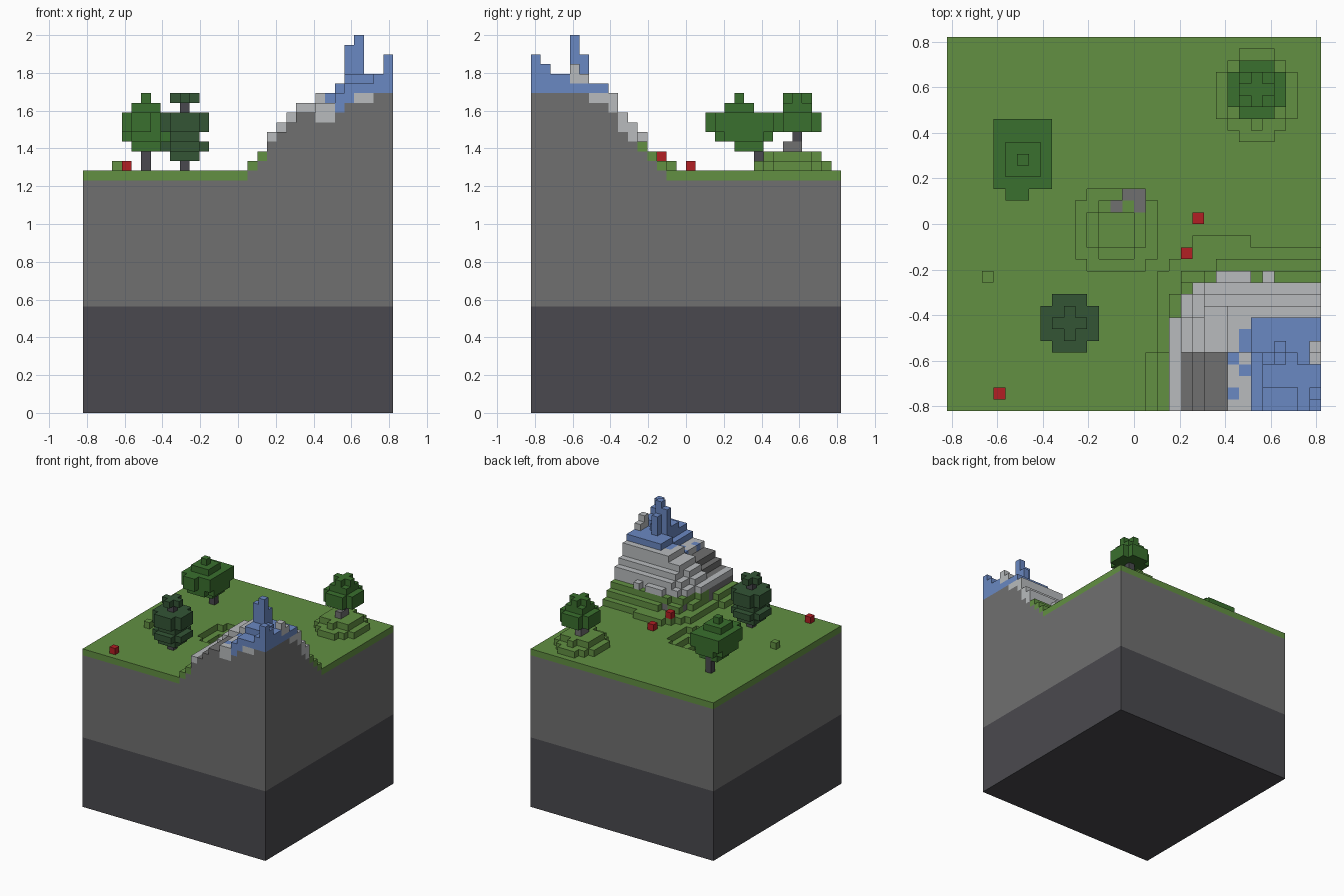
import bpy, bmesh
from math import hypot
from mathutils import Vector

old = bpy.data.objects.get("Cube")
if old:
    bpy.data.objects.remove(old, do_unlink=True)

N = 32               # cells along each side
S = 2 / 39           # size of one cell
LOW = 20             # cells below this are plain strata blocks
BEDROCK = 11         # top of the dark strata
GROUND = 25          # normal ground height


# Materials
def linear(c):
    c /= 255
    return c / 12.92 if c <= 0.04045 else ((c + 0.055) / 1.055) ** 2.4


def material(name, *rgb):
    m = bpy.data.materials.new(name)
    m.use_nodes = True
    colour = tuple(linear(c) for c in rgb) + (1,)
    m.diffuse_color = colour
    m.node_tree.nodes["Principled BSDF"].inputs["Base Color"].default_value = colour
    return m


bedrock = material("dark_rock", 74, 73, 78)
stone = material("stone", 112, 112, 112)
grass = material("grass_green", 98, 144, 66)
pale = material("pale_rock", 184, 187, 189)
blue = material("ice_blue", 106, 136, 194)
leaf = material("leaf_green", 58, 112, 46)
pine = material("pine_green", 51, 85, 53)
red = material("red", 178, 30, 35)

# Mountain levels: each pair keeps cells with i >= first and j < second
LEVELS = {
    26: [(18, 12), (19, 13), (20, 14), (21, 15), (17, 5)],
    27: [(19, 10), (20, 12), (23, 13), (18, 5)],
    28: [(19, 8), (20, 11), (22, 12)],
    29: [(19, 8), (20, 10), (21, 11)],
    30: [(20, 8), (21, 10), (22, 11)],
    31: [(21, 8), (22, 10)],
    32: [(22, 9)],
    33: [(24, 9)],
    34: [(26, 8)],
}
# Icy spire, corner peak and pale rim blocks
PEAKS = {(28, 4): 39, (27, 4): 38, (28, 5): 37, (29, 4): 35, (28, 3): 35,
         (31, 0): 37, (31, 1): 36, (31, 4): 36, (31, 5): 35}
PALE_RIM = {(31, 4), (31, 5)}
PALE_LEDGE = {(23, 11), (24, 11), (25, 11), (27, 11)}
ICE_SPOTS = {(24, 4), (25, 3), (24, 1), (25, 5), (25, 6)}
PIT_STONES = {(15, 18), (16, 18), (16, 17), (14, 17)}


def in_mountain(i, j):
    return any(i >= a and j < b for a, b in LEVELS[26]) and not (i >= 26 and j == 14)


def height(i, j):
    if (i, j) in PEAKS:
        return PEAKS[i, j]
    if in_mountain(i, j):
        h = max(k for k, pairs in LEVELS.items() for a, b in pairs if i >= a and j < b)
        if j < 5 and 20 <= i < 27:
            h -= 1                      # steeper front shoulder
        if i >= 27 and (j in (2, 3) or (i >= 30 and j < 4)):
            h = 35                      # raised ice shelf
        return h + ((i, j) in PALE_LEDGE)
    # Small hill at the back
    d = hypot(i - 26, j - 26.5)
    if d < 3.8:
        return GROUND + 1 + (d < 2.6)
    # Stepped hollow in the middle
    if (i, j) in PIT_STONES:
        return GROUND - 2
    d = hypot(i - 14, j - 15)
    return GROUND - (d < 3.7) - (d < 2.7) - (d < 1.7)


def rock_colour(i, j, k, h):
    if in_mountain(i, j):
        if (i, j) in PALE_RIM and k >= 33:
            return pale if k >= 34 else blue
        if i >= 26 and j < 8 and k >= min(33, 5 + i):
            return blue
        if (i, j) in ICE_SPOTS and k >= h - 1:
            return blue
        if j < 5 and 20 <= i < 24:
            return stone
        if h >= 29:
            return pale if k >= h - 2 and k >= 28 else grass if k >= 25 and j > 5 and i < 31 else stone
    if (i, j) in PIT_STONES:
        return stone
    return grass if k >= min(h - 1, 24) and (k >= h - 1 or not in_mountain(i, j)) else stone


# Voxel collections, one per part
parts = {}


def put(part, cell, mat):
    parts.setdefault(part, {})[cell] = mat


def fill(part, mat, i, j, k, cut=False):
    """Fill inclusive ranges; cut leaves out the four vertical corners."""
    for a in range(i[0], i[1] + 1):
        for b in range(j[0], j[1] + 1):
            if cut and a in i and b in j:
                continue
            for c in range(k[0], k[1] + 1):
                put(part, (a, b, c), mat)


# Terrain columns
for i in range(N):
    for j in range(N):
        h = height(i, j)
        part = "mountain" if in_mountain(i, j) else "hill" if h > GROUND else "ground"
        for k in range(LOW, h):
            put(part, (i, j, k), rock_colour(i, j, k, h))

# Oak standing on the hill
fill("hill_oak_trunk", bedrock, (26, 26), (27, 27), (27, 29))
put("hill_oak_trunk", (26, 27, 27), stone)
put("hill_oak_trunk", (26, 26, 27), stone)
fill("hill_oak_leaves", leaf, (24, 28), (25, 29), (29, 30), cut=True)
fill("hill_oak_leaves", leaf, (25, 27), (26, 28), (31, 31))
fill("hill_oak_leaves", leaf, (25, 27), (26, 28), (32, 32), cut=True)

# Broad oak on the left
fill("broad_oak_trunk", bedrock, (6, 6), (23, 23), (25, 27))
fill("broad_oak_leaves", leaf, (5, 7), (21, 23), (27, 27))
fill("broad_oak_leaves", leaf, (4, 8), (19, 24), (28, 28), cut=True)
fill("broad_oak_leaves", leaf, (4, 8), (19, 24), (29, 30))
fill("broad_oak_leaves", leaf, (5, 6), (18, 18), (29, 30))
fill("broad_oak_leaves", leaf, (5, 7), (20, 22), (31, 31))
fill("broad_oak_leaves", leaf, (6, 6), (21, 21), (32, 32))

# Tiered pine at the front
fill("pine_trunk", bedrock, (10, 10), (7, 7), (25, 31))
for k, r in ((26, 1), (27, 2), (28, 1), (29, 2), (30, 2), (32, 1)):
    fill("pine_leaves", pine, (10 - r, 10 + r), (7 - r, 7 + r), (k, k), cut=(r == 2 or k == 32))

# Loose blocks on the grass
put("bush_block", (3, 11, 25), grass)
for n, cell in enumerate([(4, 1, 25), (21, 16, 25), (20, 13, 26)]):
    put(f"red_block_{n + 1}", cell, red)

# Face directions and their corner order
SIDES = []
for axis in range(3):
    for sign in (0, 1):
        u, v = (axis + 1) % 3, (axis + 2) % 3
        ring = []
        for p, q in ((0, 0), (1, 0), (1, 1), (0, 1)):
            c = [0, 0, 0]
            c[axis], c[u], c[v] = sign, p, q
            ring.append(Vector(c))
        step = [0, 0, 0]
        step[axis] = 2 * sign - 1
        SIDES.append((step, ring if sign else ring[::-1]))

solid = set().union(*parts.values())


def place(v):
    return Vector((v[0] - N / 2, v[1] - N / 2, v[2])) * S


def build(name, cells):
    """Mesh only the exposed cell faces, then merge flat areas."""
    mats = list(dict.fromkeys(cells.values()))
    bm = bmesh.new()
    for cell, mat in cells.items():
        for step, ring in SIDES:
            near = tuple(a + b for a, b in zip(cell, step))
            if near in solid or near[2] < LOW:
                continue
            f = bm.faces.new([bm.verts.new(place(Vector(cell) + c)) for c in ring])
            f.material_index = mats.index(mat)
    bmesh.ops.remove_doubles(bm, verts=bm.verts, dist=S / 100)
    bmesh.ops.dissolve_limit(bm, angle_limit=0.01, verts=bm.verts, edges=bm.edges,
                             delimit={'MATERIAL'})
    me = bpy.data.meshes.new(name)
    bm.to_mesh(me)
    bm.free()
    for m in mats:
        me.materials.append(m)
    bpy.context.collection.objects.link(bpy.data.objects.new(name, me))


for name, cells in parts.items():
    build(name, cells)

# Plain strata blocks underneath
for name, mat, z0, z1 in (("bedrock_layer", bedrock, 0, BEDROCK), ("stone_layer", stone, BEDROCK, LOW)):
    bpy.ops.mesh.primitive_cube_add(size=1, location=(0, 0, (z0 + z1) / 2 * S))
    ob = bpy.context.object
    ob.name = name
    ob.scale = (N * S, N * S, (z1 - z0) * S)
    ob.data.materials.append(mat)
